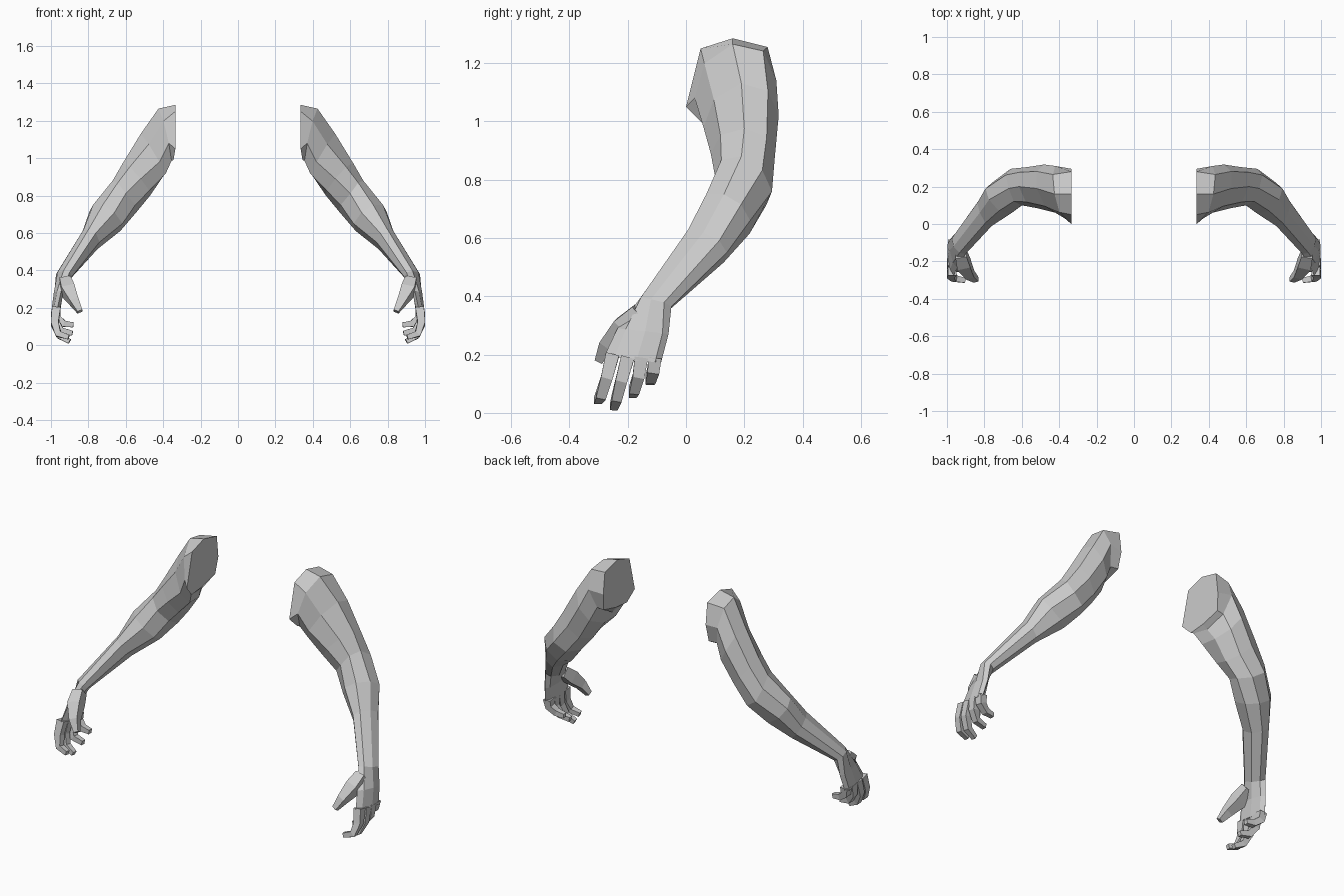
import bpy, bmesh
from mathutils import Vector as V

skin = bpy.data.materials.new("light grey")
skin.diffuse_color = (0.6, 0.6, 0.6, 1)


def loft(name, rings):
    """Skin a list of equal-sized point rings, cap both ends, mirror to the other side."""
    bm = bmesh.new()
    rows = [[bm.verts.new(p) for p in r] for r in rings]
    n = len(rows[0])
    for a, b in zip(rows, rows[1:]):
        for i in range(n):
            j = (i + 1) % n
            bm.faces.new((a[i], a[j], b[j], b[i]))
    bm.faces.new(rows[0][::-1])
    bm.faces.new(rows[-1])
    bmesh.ops.recalc_face_normals(bm, faces=bm.faces)
    me = bpy.data.meshes.new(name)
    bm.to_mesh(me)
    bm.free()
    me.materials.append(skin)
    ob = bpy.data.objects.new(name, me)
    bpy.context.collection.objects.link(ob)
    ob.modifiers.new("mirror", 'MIRROR').use_mirror_merge = False


def octagon(outer, back, inner, front):
    """Eight-sided ring from its four extreme points."""
    q = [V(p) for p in (outer, back, inner, front)]
    c = sum(q, V()) / 4
    ring = []
    for i in range(4):
        a, b = q[i], q[(i + 1) % 4]
        ring += [a, c + (a + b - 2 * c) * 0.72]
    return ring


def digit(name, path, radii, side):
    """Square tube along a path; side is the width direction."""
    path = [V(p) for p in path]
    rings = []
    for i, (p, r) in enumerate(zip(path, radii)):
        t = (path[min(i + 1, len(path) - 1)] - path[max(i - 1, 0)]).normalized()
        s = V(side)
        s = (s - t * s.dot(t)).normalized()
        d = t.cross(s)
        rings.append([p + (s * x + d * y) * r
                      for x, y in ((1, 1), (-1, 1), (-1, -1), (1, -1))])
    loft(name, rings)


# flat shoulder end
shoulder = [(0.335 if z > 1.04 else 0.345, y, z) for y, z in (
    (0.16, 1.285), (0.28, 1.255), (0.295, 1.13), (0.28, 1.03),
    (0.16, 1.0), (0.06, 0.99), (0.0, 1.05), (0.05, 1.25))]

# outer, back, inner and front points from shoulder to knuckles
sections = [
    ((0.425, 0.16, 1.265), (0.42, 0.31, 1.14), (0.365, 0.17, 0.97), (0.37, 0.03, 1.08)),
    ((0.52, 0.19, 1.13), (0.48, 0.318, 1.02), (0.395, 0.20, 0.91), (0.42, 0.06, 0.98)),
    ((0.615, 0.20, 0.975), (0.565, 0.305, 0.88), (0.47, 0.20, 0.80), (0.52, 0.085, 0.89)),
    ((0.67, 0.19, 0.88), (0.66, 0.295, 0.76), (0.54, 0.21, 0.715), (0.60, 0.10, 0.81)),
    ((0.775, 0.13, 0.75), (0.76, 0.22, 0.66), (0.63, 0.17, 0.61), (0.66, 0.055, 0.71)),
    ((0.825, 0.06, 0.62), (0.82, 0.14, 0.55), (0.75, 0.08, 0.515), (0.76, -0.01, 0.60)),
    ((0.965, -0.12, 0.39), (0.955, -0.05, 0.365), (0.90, -0.10, 0.35), (0.90, -0.16, 0.39)),
    ((0.985, -0.14, 0.28), (0.965, -0.06, 0.27), (0.935, -0.14, 0.28), (0.945, -0.235, 0.29)),
    ((0.998, -0.17, 0.18), (0.98, -0.085, 0.175), (0.95, -0.17, 0.185), (0.965, -0.278, 0.20)),
]
loft("arm", [shoulder] + [octagon(*s) for s in sections])

# curled fingers: knuckle, two joints and tip
fingers = {
    "index_finger": ((0.972, -0.252, 0.20), (0.98, -0.272, 0.12), (0.96, -0.292, 0.06), (0.905, -0.302, 0.043)),
    "middle_finger": ((0.975, -0.20, 0.19), (0.98, -0.222, 0.11), (0.955, -0.238, 0.05), (0.90, -0.248, 0.02)),
    "ring_finger": ((0.975, -0.153, 0.19), (0.975, -0.163, 0.125), (0.945, -0.178, 0.078), (0.885, -0.183, 0.064)),
    "little_finger": ((0.972, -0.107, 0.19), (0.968, -0.112, 0.145), (0.93, -0.122, 0.115), (0.88, -0.124, 0.108)),
}
for name, path in fingers.items():
    digit(name, path, (0.023, 0.02, 0.017, 0.013), (0, 1, 0))

# thumb
digit("thumb", ((0.925, -0.16, 0.345), (0.91, -0.215, 0.295), (0.877, -0.272, 0.235),
                (0.845, -0.298, 0.18)), (0.03, 0.036, 0.024, 0.014), (1, 0, 0))
